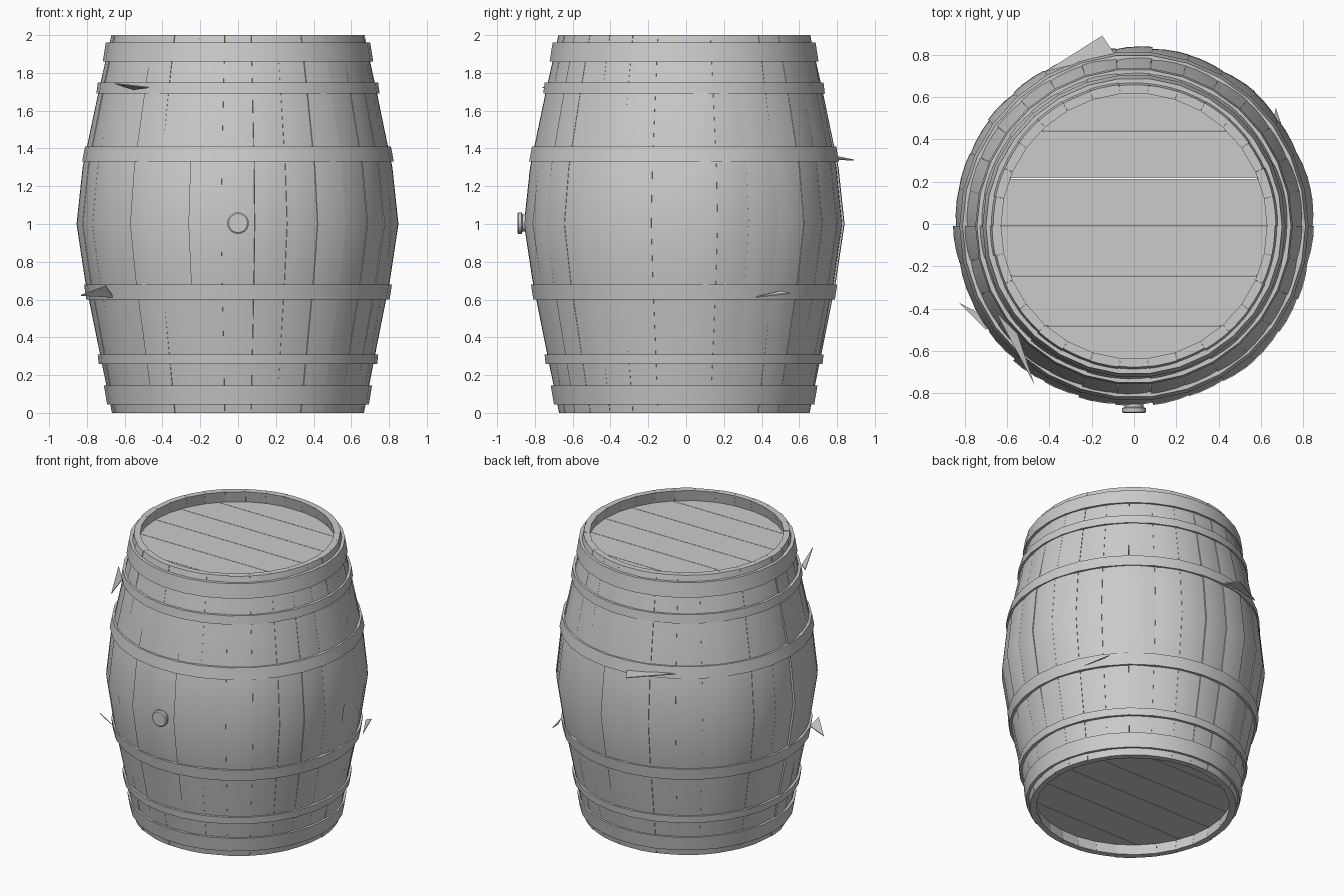
import bpy, bmesh, math, random
from mathutils import Vector

if "Cube" in bpy.data.objects:
    bpy.data.objects.remove(bpy.data.objects["Cube"], do_unlink=True)

random.seed(4)
CY = -0.01          # barrel axis position in y
STAVES = 30
PROFILE = [(0, .665), (.3, .725), (.7, .805), (1, .85), (1.3, .818), (1.7, .735), (2, .668)]

grey = bpy.data.materials.new("plain_grey")
grey.use_nodes = True
grey.diffuse_color = (0.6, 0.6, 0.6, 1)
grey.node_tree.nodes["Principled BSDF"].inputs["Base Color"].default_value = (0.6, 0.6, 0.6, 1)


def finish(bm, name, angle=35):
    bmesh.ops.recalc_face_normals(bm, faces=bm.faces)
    mesh = bpy.data.meshes.new(name)
    bm.to_mesh(mesh)
    bm.free()
    mesh.materials.append(grey)
    ob = bpy.data.objects.new(name, mesh)
    bpy.context.collection.objects.link(ob)
    bpy.ops.object.select_all(action='DESELECT')
    ob.select_set(True)
    bpy.context.view_layer.objects.active = ob
    bpy.ops.object.shade_smooth_by_angle(angle=math.radians(angle))
    return ob


def polar(r, a, z):
    return Vector((r * math.sin(a), CY - r * math.cos(a), z))


def lathe(name, section, steps, angle=35):
    """Closed ring swept from a list of (radius, z) corners."""
    bm = bmesh.new()
    rings = [[bm.verts.new(polar(r, math.tau * (i + .5) / steps, z)) for r, z in section]
             for i in range(steps)]
    n = len(section)
    for i in range(steps):
        a, b = rings[i], rings[(i + 1) % steps]
        for j in range(n):
            k = (j + 1) % n
            bm.faces.new((a[j], b[j], b[k], a[k]))
    return finish(bm, name, angle)


# Staves: bowed planks, each with a slightly rounded, slightly skewed face
def stave(bm, index):
    mid = math.tau * index / STAVES
    half = math.pi / STAVES
    push = random.uniform(-.004, .004)
    skew = random.uniform(-.007, .007)
    loops = []
    for z, r in PROFILE:
        bulge = math.sin(math.pi * z / 2)
        outer = [polar(r + push + (skew * t - .004 * abs(t)) * bulge, mid + t * half * .995, z)
                 for t in (-1, -.4, .4, 1)]
        inner = [polar(r - .04, mid + t * half * .995, z) for t in (1, -1)]
        loops.append([bm.verts.new(p) for p in outer + inner])
    for a, b in zip(loops, loops[1:]):
        for j in range(6):
            k = (j + 1) % 6
            bm.faces.new((a[j], a[k], b[k], b[j]))
    bm.faces.new(loops[0])
    bm.faces.new(loops[-1])


bm = bmesh.new()
for i in range(STAVES):
    stave(bm, i)
finish(bm, "staves")

# Hoops: (name, bottom z, top z, bottom radius, top radius)
HOOPS = [("bottom_hoop", .045, .145, .693, .71),
         ("lower_narrow_hoop", .26, .31, .737, .743),
         ("lower_belly_hoop", .60, .68, .803, .815),
         ("upper_belly_hoop", 1.33, 1.41, .825, .81),
         ("upper_narrow_hoop", 1.69, 1.75, .75, .742),
         ("top_hoop", 1.86, 1.96, .716, .70)]
for name, z0, z1, r0, r1 in HOOPS:
    lathe(name, [(r0 - .03, z0), (r0, z0), (r1, z1), (r1 - .03, z1)], STAVES)

# Heads: round ends made of parallel boards with narrow gaps
SEAMS = [-.64, -.47, -.235, 0, .225, .45, .64]


def head(name, z, thick, radius=.645):
    bm = bmesh.new()
    for lo, hi in zip(SEAMS, SEAMS[1:]):
        lo, hi = lo + .0015, hi - .0015
        ys = [lo + (hi - lo) * i / 8 for i in range(9)]
        edge = [(math.sqrt(radius ** 2 - y * y), y) for y in ys]
        outline = edge + [(-x, y) for x, y in reversed(edge)]
        face = bm.faces.new([bm.verts.new((x, y + CY, z)) for x, y in outline])
        ext = bmesh.ops.extrude_face_region(bm, geom=[face])
        for v in ext["geom"]:
            if isinstance(v, bmesh.types.BMVert):
                v.co.z += thick
    finish(bm, name)


head("top_head", 1.88, .04)
head("bottom_head", .08, .04)

# Bung: short neck with a wider cap on the front
bung_steps = [(.045, -.80), (.045, -.865), (.057, -.87), (.057, -.888), (.05, -.893)]
bm = bmesh.new()
rings = []
for r, y in bung_steps:
    rings.append([bm.verts.new((r * math.cos(math.tau * i / 20), y,
                                1.005 + r * math.sin(math.tau * i / 20))) for i in range(20)])
for a, b in zip(rings, rings[1:]):
    for i in range(20):
        j = (i + 1) % 20
        bm.faces.new((a[i], a[j], b[j], b[i]))
bm.faces.new(rings[0])
bm.faces.new(rings[-1])
finish(bm, "bung")

# Splinters: thin torn slivers peeling off the hoops
SPLINTERS = [((-.42, .72, 1.37), (-.09, .80, 1.34), (-.15, .89, 1.335)),
             ((-.70, -.50, .67), (-.66, -.46, .61), (-.83, -.37, .62)),
             ((-.65, -.42, 1.74), (-.55, -.52, 1.71), (-.47, -.76, 1.72)),
             ((.66, .50, .64), (.73, .37, .61), (.67, .55, .63))]
bm = bmesh.new()
for tri in SPLINTERS:
    low = [bm.verts.new(p) for p in tri]
    top = [bm.verts.new(Vector(p) + Vector((0, 0, .006))) for p in tri]
    bm.faces.new(low)
    bm.faces.new(top)
    for i in range(3):
        j = (i + 1) % 3
        bm.faces.new((low[i], low[j], top[j], top[i]))
finish(bm, "hoop_splinters")
